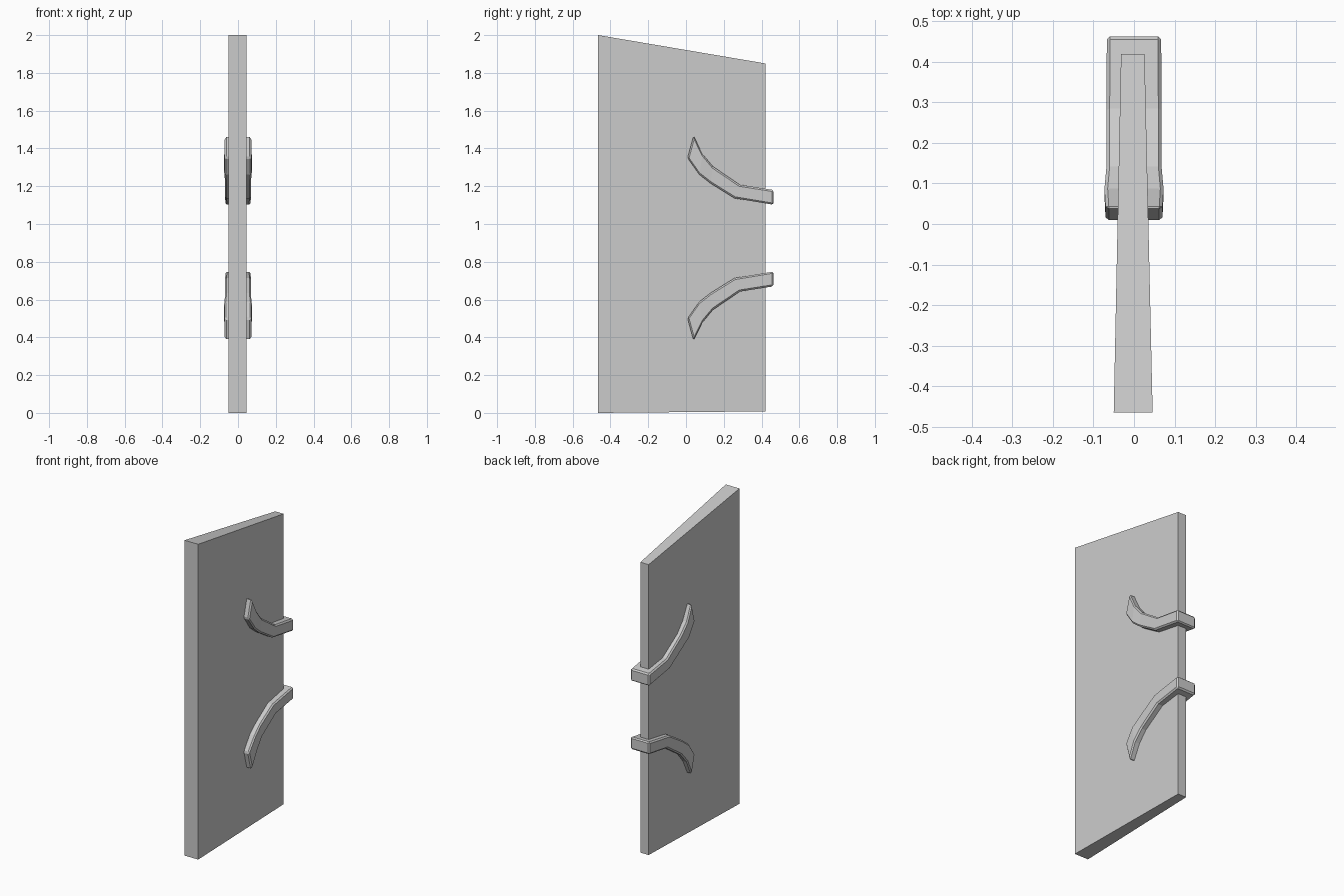
import bpy, bmesh

if "Cube" in bpy.data.objects:
    bpy.data.objects.remove(bpy.data.objects["Cube"])


def mesh_object(name, rings):
    """Loft a list of four-point rings into a closed solid."""
    bm = bmesh.new()
    rows = [[bm.verts.new(p) for p in ring] for ring in rings]
    for a, b in zip(rows, rows[1:]):
        for i in range(4):
            j = (i + 1) % 4
            bm.faces.new((a[i], a[j], b[j], b[i]))
    bm.faces.new(rows[0])
    bm.faces.new(rows[-1])
    bmesh.ops.recalc_face_normals(bm, faces=bm.faces)
    mesh = bpy.data.meshes.new(name)
    bm.to_mesh(mesh)
    bm.free()
    obj = bpy.data.objects.new(name, mesh)
    bpy.context.collection.objects.link(obj)
    return obj


def ring(y, half, low, high, cx=0.0):
    return [(cx - half, y, low), (cx + half, y, low),
            (cx + half, y, high), (cx - half, y, high)]


# Tapered panel with a sloping top
mesh_object("panel", [ring(-0.465, 0.048, 0.0, 2.0, -0.002),
                      ring(0.42, 0.029, 0.008, 1.85, -0.003)])

# Curved clamps: half width, lower edge (y, z), upper edge (y, z)
stations = [
    (0.070, (0.008, 1.350), (0.040, 1.467)),
    (0.073, (0.070, 1.262), (0.088, 1.370)),
    (0.068, (0.130, 1.215), (0.142, 1.305)),
    (0.068, (0.257, 1.136), (0.285, 1.208)),
    (0.067, (0.463, 1.102), (0.463, 1.180)),
]
MID_Z = 0.925


def clamp(name, side):
    rings = []
    for half, lo, hi in stations:
        pts = [(-half, *lo), (half, *lo), (half, *hi), (-half, *hi)]
        rings.append([(x, y, MID_Z + side * (z - MID_Z)) for x, y, z in pts])
    obj = mesh_object(name, rings)
    # Chamfer the outer edges
    bevel = obj.modifiers.new("chamfer", 'BEVEL')
    bevel.width = 0.008
    bevel.segments = 1
    bevel.limit_method = 'ANGLE'
    bevel.angle_limit = 0.87


clamp("upper_clamp", 1)
clamp("lower_clamp", -1)
